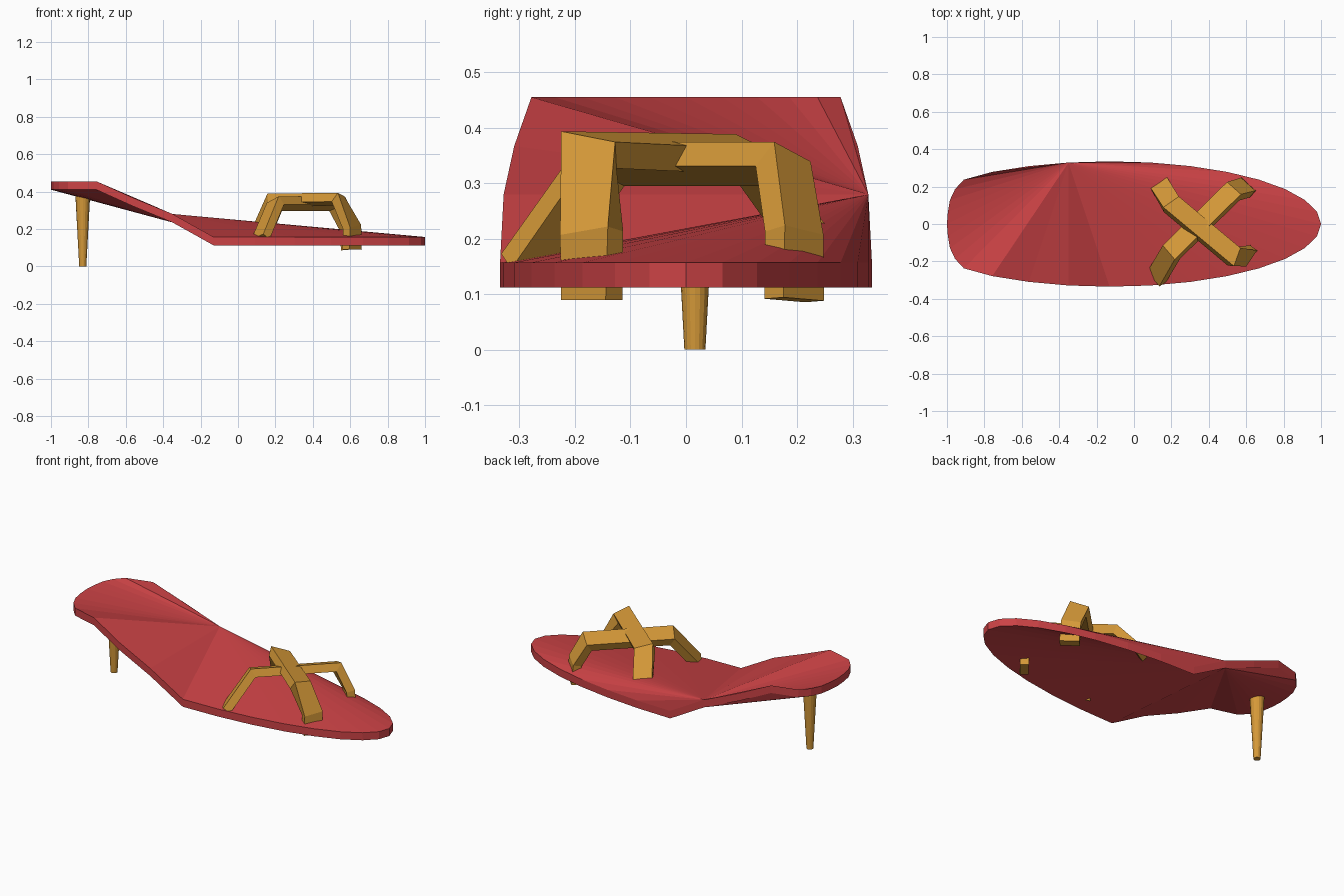
import bpy, bmesh, math
from mathutils import Vector

if "Cube" in bpy.data.objects:
    bpy.data.objects.remove(bpy.data.objects["Cube"])


def material(name, color):
    m = bpy.data.materials.new(name)
    m.diffuse_color = (*color, 1)
    m.use_nodes = True
    m.node_tree.nodes["Principled BSDF"].inputs["Base Color"].default_value = m.diffuse_color
    return m


RED = material("red", (0.60, 0.055, 0.06))
TAN = material("tan", (0.67, 0.32, 0.04))


def finish(name, bm, mat):
    bmesh.ops.recalc_face_normals(bm, faces=bm.faces)
    me = bpy.data.meshes.new(name)
    bm.to_mesh(me)
    bm.free()
    me.materials.append(mat)
    ob = bpy.data.objects.new(name, me)
    bpy.context.collection.objects.link(ob)
    return ob


# Sole: 32-sided stretched oval, bent up to the heel, caps fanned from one rim point
HEEL_X = {12: -0.91, 13: -0.957, 14: -0.984, 15: -0.995, 16: -1.0}
RISE = {8: 0.157, 9: 0.28, 10: 0.367}
FAN = 9
bm = bmesh.new()
top, bottom = [], []
for i in range(32):
    a = math.pi * i / 16
    k = min(i, 32 - i)
    x = HEEL_X.get(k, 1.13 * math.cos(a) - 0.13)
    z = 0.157 if k < 8 else RISE.get(k, 0.455)
    y = 0.335 * math.sin(a)
    top.append(bm.verts.new((x, y, z)))
    bottom.append(bm.verts.new((x, y, z - 0.045)))
for i in range(32):
    j = (i + 1) % 32
    bm.faces.new((top[i], bottom[i], bottom[j], top[j]))
    if FAN not in (i, j):
        bm.faces.new((top[FAN], top[i], top[j]))
        bm.faces.new((bottom[FAN], bottom[j], bottom[i]))
finish("sole", bm, RED)

# Heel: slim tapered peg
bm = bmesh.new()
bmesh.ops.create_cone(bm, cap_ends=True, segments=16, radius1=0.019, radius2=0.04, depth=0.39)
bmesh.ops.translate(bm, verts=bm.verts, vec=(-0.83, 0.016, 0.195))
finish("heel", bm, TAN)


# Straps: flat tilted bars mitred along a bent path
def strap(name, path, width=0.105, thick=0.047, tilt=math.radians(22)):
    pts = [Vector(p) for p in path]
    d = pts[2] - pts[1]
    side = Vector((d.y, -d.x, 0)).normalized()
    if side.y > 0:
        side.negate()
    side = side * math.cos(tilt) + Vector((0, 0, math.sin(tilt)))
    bm = bmesh.new()
    rings = []
    for i, p in enumerate(pts):
        t0 = (p - pts[max(i - 1, 0)]).normalized()
        t1 = (pts[min(i + 1, len(pts) - 1)] - p).normalized()
        t = (t0 + t1).normalized()
        stretch = 1 / max(t.dot(t1 if t1.length else t0), 0.5)
        s = (side - t * t.dot(side)).normalized()
        n = t.cross(s) * thick * stretch / 2
        s = s * width / 2
        rings.append([bm.verts.new(p + s * a + n * b) for a, b in ((1, 1), (-1, 1), (-1, -1), (1, -1))])
    for r, q in zip(rings, rings[1:]):
        for i in range(4):
            bm.faces.new((r[i], r[(i + 1) % 4], q[(i + 1) % 4], q[i]))
    bm.faces.new(rings[0])
    bm.faces.new(rings[-1])
    return finish(name, bm, TAN)


strap("upper_strap", [(0.13, 0.225, 0.19), (0.2, 0.105, 0.352), (0.535, -0.175, 0.36),
                      (0.61, -0.17, 0.21), (0.61, -0.17, 0.09)])
strap("lower_strap", [(0.12, -0.285, 0.145), (0.2, -0.15, 0.335), (0.53, 0.175, 0.335),
                      (0.595, 0.195, 0.21), (0.605, 0.195, 0.09)])
